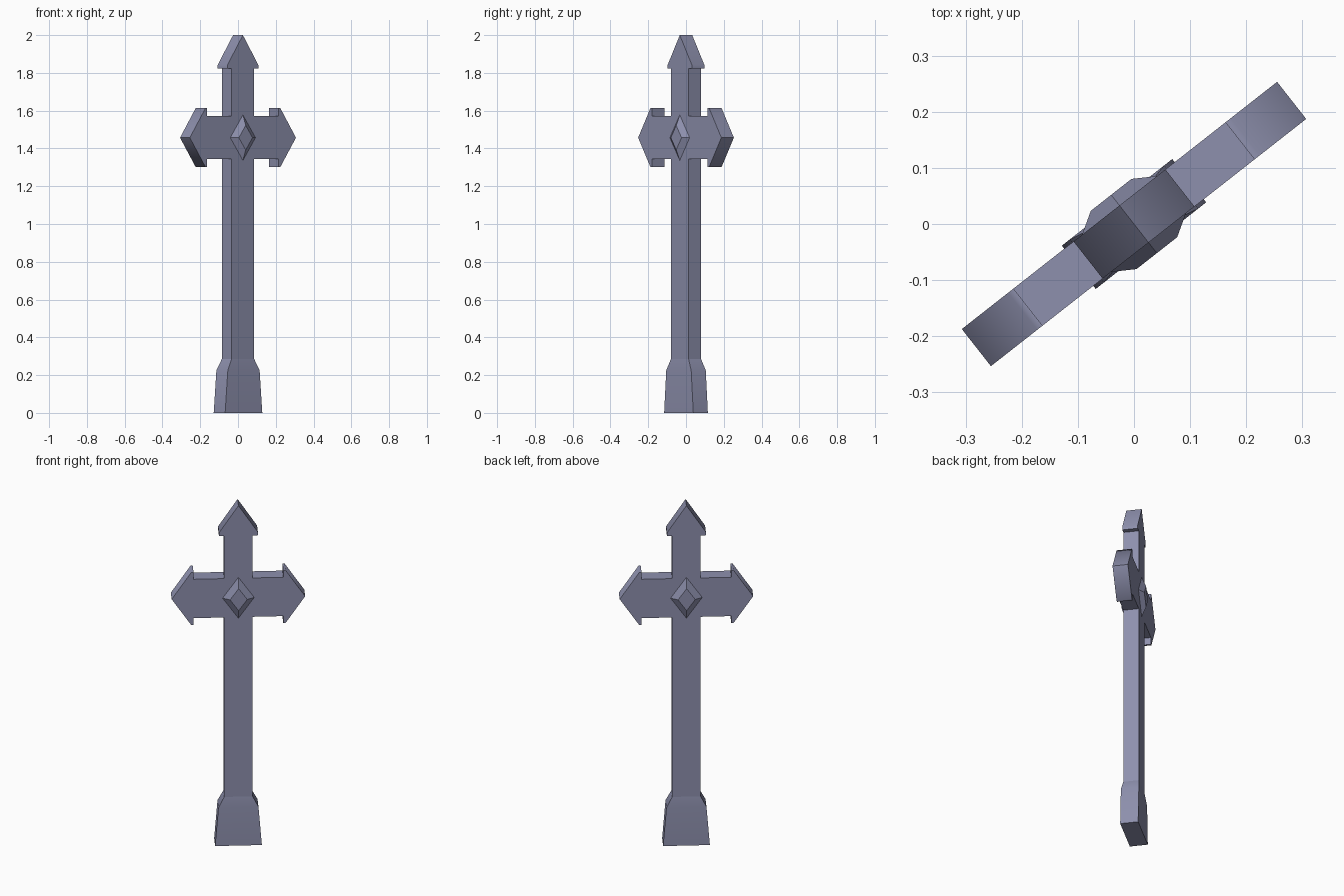
import bpy, bmesh, math
from mathutils import Matrix

if "Cube" in bpy.data.objects:
    bpy.data.objects.remove(bpy.data.objects["Cube"])

TURN = Matrix.Rotation(math.radians(38.1), 4, 'Z')
stone = bpy.data.materials.new("blue_grey_stone")
stone.diffuse_color = (0.27, 0.28, 0.42, 1)
stone.use_nodes = True
stone.node_tree.nodes["Principled BSDF"].inputs["Base Color"].default_value = stone.diffuse_color


def loft(name, rings, smooth=None):
    """Skin a stack of equal-length point rings, cap both ends, turn into place."""
    bm = bmesh.new()
    rows = [[bm.verts.new(p) for p in r] for r in rings]
    n = len(rows[0])
    for a, b in zip(rows, rows[1:]):
        for i in range(n):
            j = (i + 1) % n
            bm.faces.new((a[i], a[j], b[j], b[i]))
    bm.faces.new(rows[0][::-1])
    bm.faces.new(rows[-1])
    bmesh.ops.recalc_face_normals(bm, faces=bm.faces[:])
    bm.transform(TURN)
    me = bpy.data.meshes.new(name)
    bm.to_mesh(me)
    bm.free()
    me.materials.append(stone)
    ob = bpy.data.objects.new(name, me)
    bpy.context.collection.objects.link(ob)
    if smooth:
        bpy.context.view_layer.objects.active = ob
        ob.select_set(True)
        bpy.ops.object.shade_smooth_by_angle(angle=math.radians(smooth))
        ob.select_set(False)
    return ob


# cross: right half of the outline, mirrored, with arrow-shaped ends
W, T, MID = 0.076, 0.042, 1.457
half = [(W, 0.28), (W, 1.343), (0.24, 1.343), (0.24, 1.302), (0.252, 1.302),
        (0.357, MID), (0.252, 1.613), (0.24, 1.613), (0.24, 1.572), (W, 1.572),
        (W, 1.823), (0.104, 1.823), (0.104, 1.842)]
outline = half + [(0, 2.0)] + [(-u, z) for u, z in reversed(half)]
loft("cross", [[(u, v, z) for u, z in outline] for v in (-T, T)], 60)

# tapered foot
foot = [(0.125, 0.049, 0), (0.107, 0.049, 0.225), (W, T, 0.285)]
loft("foot", [[(sx * w, sy * t, z) for sx, sy in ((-1, -1), (1, -1), (1, 1), (-1, 1))]
              for w, t, z in foot], 40)

# faceted diamond boss on both faces
for side, name in ((-1, "front_boss"), (1, "back_boss")):
    loft(name, [[(a * w, side * v, MID + b * h) for a, b in ((1, 0), (0, 1), (-1, 0), (0, -1))]
                for w, h, v in ((0.088, 0.125, 0.04), (0.046, 0.065, 0.066))])
